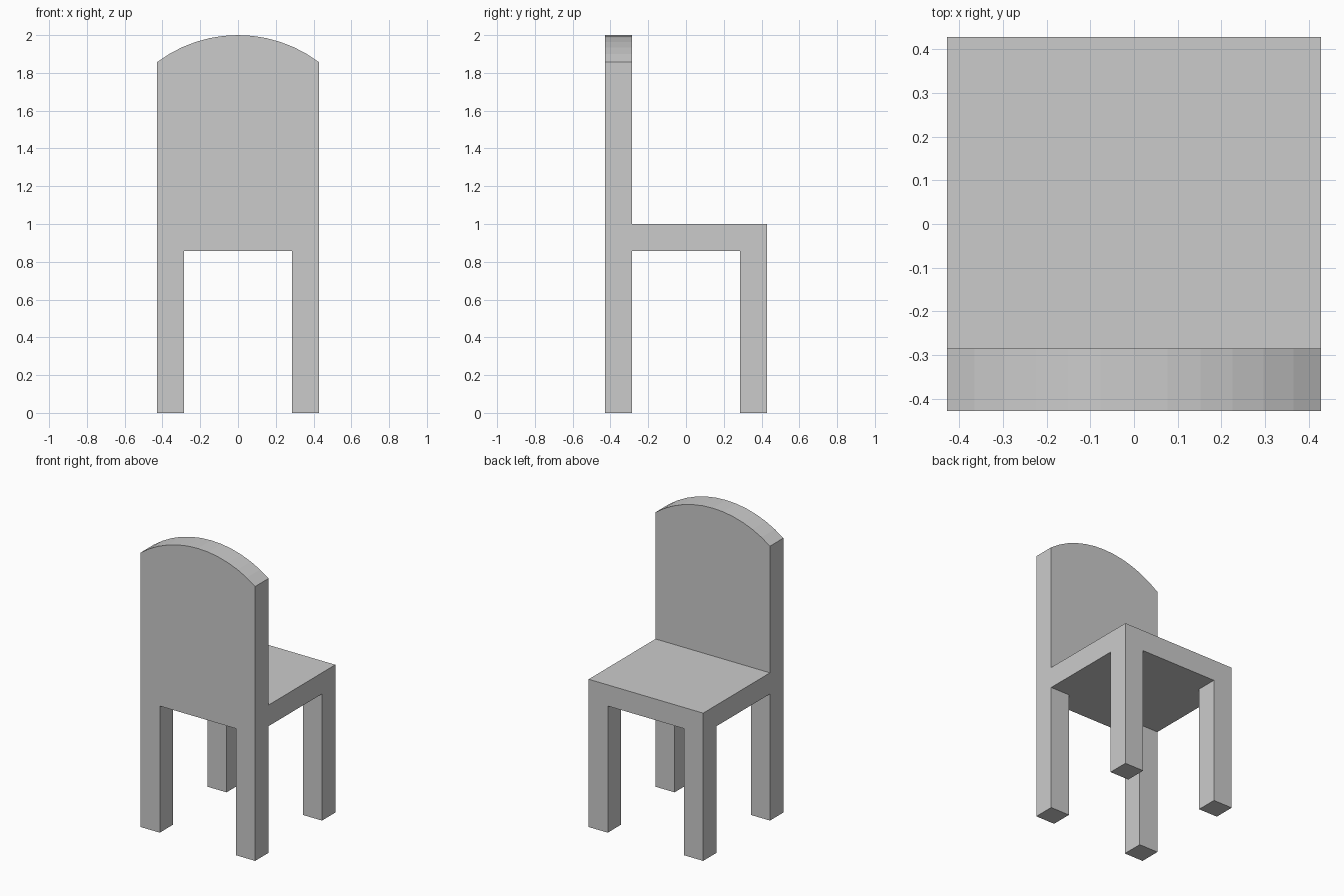
import bpy, bmesh
from math import asin, sin, cos

if "Cube" in bpy.data.objects:
    bpy.data.objects.remove(bpy.data.objects["Cube"])

U = 1 / 7          # thickness of legs, seat and back
W = 3 * U          # half width of the chair


def extrude_profile(name, profile, y0, y1):
    """Extrude an (x, z) outline from y0 to y1 into a flat-shaded solid."""
    bm = bmesh.new()
    face = bm.faces.new([bm.verts.new((x, y0, z)) for x, z in profile])
    geom = bmesh.ops.extrude_face_region(bm, geom=[face])["geom"]
    moved = [g for g in geom if isinstance(g, bmesh.types.BMVert)]
    bmesh.ops.translate(bm, verts=moved, vec=(0, y1 - y0, 0))
    bmesh.ops.recalc_face_normals(bm, faces=bm.faces)
    mesh = bpy.data.meshes.new(name)
    bm.to_mesh(mesh)
    bm.free()
    obj = bpy.data.objects.new(name, mesh)
    bpy.context.collection.objects.link(obj)
    return obj


def box(name, x0, x1, y0, y1, z0, z1):
    return extrude_profile(name, [(x0, z0), (x1, z0), (x1, z1), (x0, z1)], y0, y1)


# Seat slab
box("seat", -W, W, -W, W, 6 * U, 7 * U)

# Four square legs
for side, x in (("left", -W), ("right", W - U)):
    for end, y in (("front", -W), ("rear", W - U)):
        box(f"{end}_{side}_leg", x, x + U, y, y + U, 0, 6 * U)

# Backrest with a twelve-segment arched top
R, N = 5 * U, 12
half = asin(W / R)
angles = [half - 2 * half * i / N for i in range(N + 1)]
arch = [(R * sin(a), 9 * U + R * cos(a)) for a in angles]
extrude_profile("backrest", [(-W, 7 * U), (W, 7 * U)] + arch, -W, -W + U)
